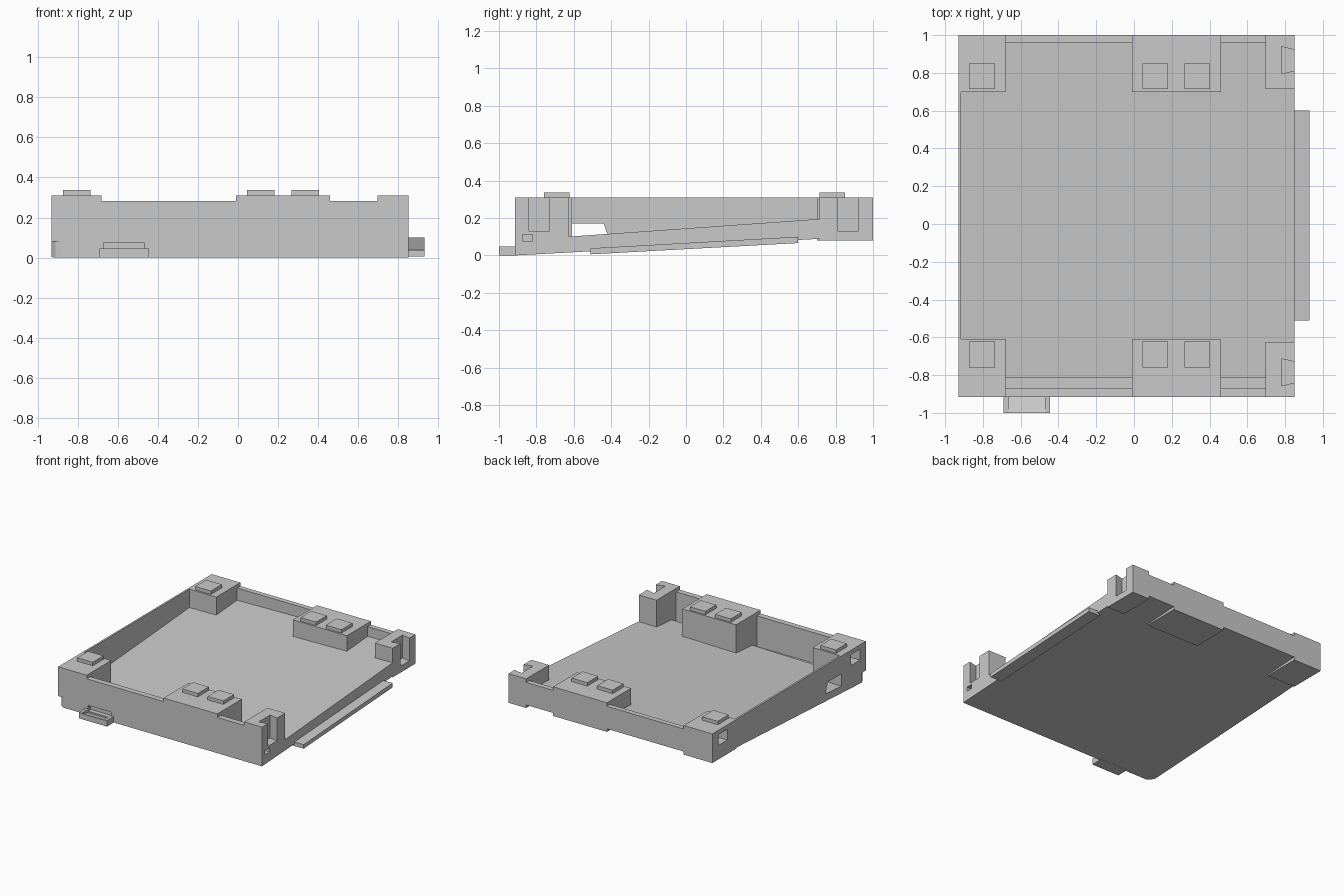
import bpy, bmesh
from mathutils import Vector

if "Cube" in bpy.data.objects:
    bpy.data.objects.remove(bpy.data.objects["Cube"], do_unlink=True)

grey = bpy.data.materials.new("plain grey")
grey.use_nodes = True
tone = (0.59, 0.59, 0.59, 1)
grey.diffuse_color = tone
grey.node_tree.nodes["Principled BSDF"].inputs["Base Color"].default_value = tone


def prism(name, profile, axis, start, end):
    """Extrude a flat profile along x (profile in y, z) or z (profile in x, y)."""
    def place(p, d):
        return Vector((d, *p)) if axis == "x" else Vector((*p, d))
    bm = bmesh.new()
    face = bm.faces.new([bm.verts.new(place(p, start)) for p in profile])
    ext = bmesh.ops.extrude_face_region(bm, geom=[face])
    moved = [v for v in ext["geom"] if isinstance(v, bmesh.types.BMVert)]
    bmesh.ops.translate(bm, verts=moved, vec=place((0, 0), end - start))
    bmesh.ops.recalc_face_normals(bm, faces=bm.faces)
    mesh = bpy.data.meshes.new(name)
    bm.to_mesh(mesh)
    bm.free()
    mesh.materials.append(grey)
    obj = bpy.data.objects.new(name, mesh)
    bpy.context.collection.objects.link(obj)
    return obj


def box(name, x, y, z):
    corners = [(x[0], y[0]), (x[1], y[0]), (x[1], y[1]), (x[0], y[1])]
    return prism(name, corners, "z", *z)


def cut(cutter, *targets):
    cutter.hide_render = True
    cutter.hide_viewport = True
    cutter.display_type = "WIRE"
    for t in targets:
        mod = t.modifiers.new("cut", "BOOLEAN")
        mod.operation, mod.solver, mod.object = "DIFFERENCE", "EXACT", cutter


LEFT, RIGHT, FRONT, BACK = 0.85, -0.93, -0.915, 1.0
RIM, TOP = 0.282, 0.31
FLOOR_FRONT, FLOOR_BACK, FLOOR_TILT = 0.08, 0.215, 0.03

# Sloping tray floor, its top also falling a little towards the side wall
floor = prism("tray_floor", [(FRONT, 0), (0.7, 0.088), (BACK, 0.104),
              (BACK, FLOOR_BACK), (FRONT, FLOOR_FRONT)], "x", RIGHT, LEFT)
for v in floor.data.vertices:
    is_top = min(abs(v.co.z - FLOOR_FRONT), abs(v.co.z - FLOOR_BACK)) < 0.001
    if v.co.x < 0 and is_top:
        v.co.z -= FLOOR_TILT

# Shallow gutter behind the front wall
cut(box("gutter_cutter", (-0.68, 0.7), (-0.875, -0.812), (0.04, 0.2)), floor)

# Walls
front_wall = box("front_wall", (RIGHT, 0.7), (FRONT, -0.87), (0.03, RIM))
box("back_wall", (RIGHT, 0.7), (0.96, BACK), (0.12, RIM))
side_wall = prism("side_wall", [(-0.62, 0.05), (0.71, 0.12), (0.71, TOP),
                  (-0.62, TOP)], "x", RIGHT, -0.915)

# Mounting blocks at both ends, with their raised pads
columns = {"right": (RIGHT, -0.68), "middle": (-0.01, 0.46), "left": (0.695, LEFT)}
pads = {"right": [-0.805], "middle": [0.113, 0.335], "left": []}
blocks = {}
for end, y, z0, pad_y in (("front", (FRONT, -0.61), 0.03, -0.691),
                          ("back", (0.7, BACK), 0.08, 0.782)):
    for side, x in columns.items():
        depth = y
        if side == "left":
            depth = (y[0], -0.625) if end == "front" else (0.715, y[1])
        blocks[end, side] = box(f"{end}_{side}_block", x, depth, (z0, TOP))
        for i, px in enumerate(pads[side]):
            box(f"{end}_{side}_pad_{i + 1}", (px - 0.068, px + 0.068),
                (pad_y - 0.068, pad_y + 0.068), (TOP - 0.01, 0.337))

# Dovetail slots on the left blocks and pockets on the right blocks
for end, mid in (("front", -0.785), ("back", 0.867)):
    slot = prism(f"{end}_slot_cutter", [(0.78, mid - 0.072), (0.87, mid - 0.05),
                 (0.87, mid + 0.05), (0.78, mid + 0.072)], "z", 0.13, 0.4)
    cut(slot, blocks[end, "left"], floor)
    pocket = box(f"{end}_pocket_cutter", (-1, -0.83), (mid - 0.055, mid + 0.055),
                 (0.19, 0.275))
    cut(pocket, blocks[end, "right"], floor)

# Small socket near the front left corner
cut(box("socket_cutter", (0.8, 0.9), (-0.875, -0.82), (0.077, 0.112)),
    floor, blocks["front", "left"])

# Side window
cut(prism("window_cutter", [(-0.61, 0.073), (-0.41, 0.085), (-0.44, 0.17),
          (-0.61, 0.17)], "x", -1, -0.9), side_wall)

# Bevelled lower front corner
cut(prism("corner_cutter", [(-1, -1), (-0.88, -1), (-0.88, FRONT), (-0.91, -0.9),
          (RIGHT, -0.865), (-1, -0.865)], "z", -0.1, 0.08),
    floor, front_wall, blocks["front", "right"])

# Front catch: side arms, a ramp between them and the opening behind it
cut(box("catch_opening_cutter", (-0.67, -0.47), (-0.95, -0.88), (0.03, 0.075)),
    floor, front_wall)
for name, x in (("right", (-0.69, -0.665)), ("left", (-0.47, -0.445))):
    box(f"catch_{name}_arm", x, (-1, -0.9), (0, 0.047))
prism("catch_ramp", [(-1, 0), (-0.9, 0), (-0.9, 0.015), (-1, 0.045)],
      "x", -0.67, -0.465)

# Sloping flange along the open left side
prism("side_flange", [(-0.51, 0.006), (0.6, 0.066), (0.6, 0.1), (-0.51, 0.038)],
      "x", LEFT - 0.02, 0.93)
